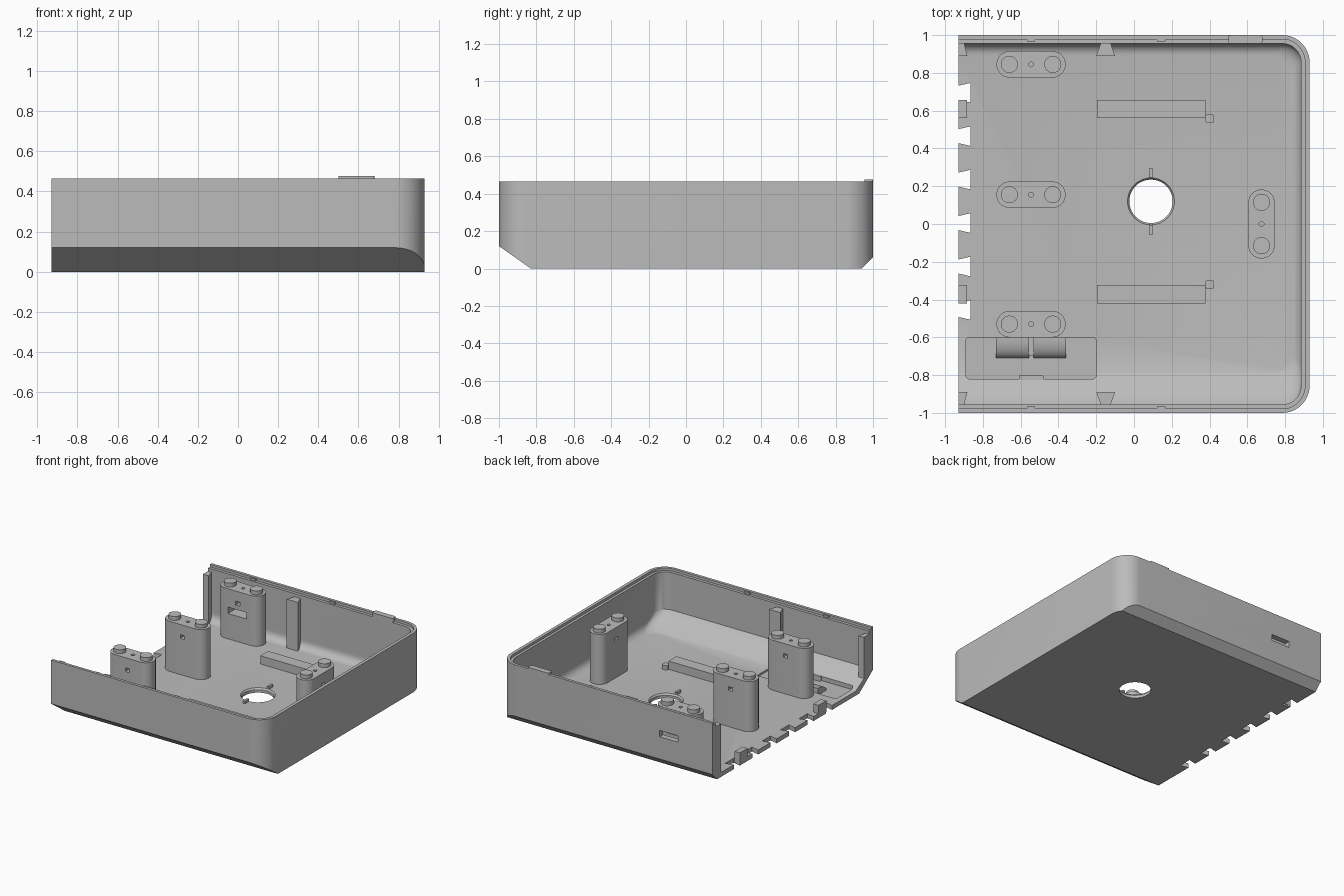
import bpy, bmesh
from math import sin, cos, pi
from mathutils import Vector

if "Cube" in bpy.data.objects:
    bpy.data.objects.remove(bpy.data.objects["Cube"])

grey = bpy.data.materials.new("plain_grey")
grey.use_nodes = True
COLOUR = (0.5, 0.5, 0.5, 1)
grey.diffuse_color = COLOUR
grey.node_tree.nodes["Principled BSDF"].inputs["Base Color"].default_value = COLOUR

FLOOR, RIM = 0.035, 0.465


def finish(name, bm):
    bmesh.ops.recalc_face_normals(bm, faces=bm.faces)
    me = bpy.data.meshes.new(name)
    bm.to_mesh(me)
    bm.free()
    me.materials.append(grey)
    ob = bpy.data.objects.new(name, me)
    bpy.context.collection.objects.link(ob)
    return ob


def loft(name, rings):
    """Closed solid through rings of (x, y, z) points."""
    bm = bmesh.new()
    loops = [[bm.verts.new(p) for p in r] for r in rings]
    n = len(loops[0])
    for a, b in zip(loops, loops[1:]):
        for i in range(n):
            j = (i + 1) % n
            bm.faces.new((a[i], a[j], b[j], b[i]))
    bm.faces.new(loops[0][::-1])
    bm.faces.new(loops[-1])
    return finish(name, bm)


def prism(name, pts, z0, z1):
    return loft(name, [[(x, y, z) for x, y in pts] for z in (z0, z1)])


def box(name, x0, x1, y0, y1, z0, z1):
    return prism(name, [(x0, y0), (x1, y0), (x1, y1), (x0, y1)], z0, z1)


def arc(cx, cy, r, a0, a1, n=12):
    return [(cx + r * cos(a0 + (a1 - a0) * i / n), cy + r * sin(a0 + (a1 - a0) * i / n))
            for i in range(n + 1)]


def circle(cx, cy, r, n=40):
    return arc(cx, cy, r, 0, 2 * pi, n)[:-1]


def rounded(x0, x1, y0, y1, r, n=6):
    h = pi / 2
    return (arc(x1 - r, y1 - r, r, 0, h, n) + arc(x0 + r, y1 - r, r, h, pi, n)
            + arc(x0 + r, y0 + r, r, pi, 3 * h, n) + arc(x1 - r, y0 + r, r, 3 * h, 4 * h, n))


def tray(x0, x1, y0, y1, r):
    """Outline square at the open end and rounded at the closed end."""
    return ([(x0, y0)] + arc(x1 - r, y0 + r, r, -pi / 2, 0)
            + arc(x1 - r, y1 - r, r, 0, pi / 2) + [(x0, y1)])


def cut(ob, cutters):
    bpy.context.view_layer.objects.active = ob
    for c in cutters:
        c.hide_render = True
        m = ob.modifiers.new("cut", "BOOLEAN")
        m.operation, m.solver, m.object = "DIFFERENCE", "EXACT", c
        bpy.ops.object.modifier_apply(modifier=m.name)
        bpy.data.objects.remove(c)


# Shell: outer block with sloped lower front and back edges
bm = bmesh.new()
bottom = bm.faces.new([bm.verts.new((x, y, 0)) for x, y in tray(-0.93, 0.93, -1, 1, 0.145)])
top = bmesh.ops.extrude_face_region(bm, geom=[bottom])["geom"]
bmesh.ops.translate(bm, vec=(0, 0, RIM), verts=[v for v in top if isinstance(v, bmesh.types.BMVert)])
bmesh.ops.recalc_face_normals(bm, faces=bm.faces)
for y, z, normal in ((-1, 0.12, (0, -0.12, -0.17)), (1, 0.06, (0, 1, -1))):
    res = bmesh.ops.bisect_plane(bm, geom=bm.verts[:] + bm.edges[:] + bm.faces[:],
                                 plane_co=(0, y, z), plane_no=Vector(normal).normalized(),
                                 clear_outer=True)
    bmesh.ops.holes_fill(bm, edges=[e for e in bm.edges if e.is_boundary], sides=0)
shell = finish("enclosure_shell", bm)

# Inner cavity with filleted floor edges and a wide slope along the front
levels = [FLOOR + 0.06 * (1 - cos(i * pi / 12)) for i in range(7)] + [0.11, 0.13, 0.15, 0.6]
rings = []
for i, z in enumerate(levels):
    fillet = 0.06 * (1 - sin(min(i, 6) * pi / 12))
    slope = 0.17 * max(0, 1 - (z - FLOOR) / 0.115) ** 1.3
    rings.append([(x, y, z) for x, y in
                  tray(-1.1, 0.885 - fillet, -0.955 + slope, 0.955 - fillet, 0.1)])
cutters = [loft("cavity", rings),
           prism("rim_step", tray(-1.1, 0.905, -0.978, 0.978, 0.12), RIM - 0.02, 0.6),
           prism("round_hole", circle(0.09, 0.12, 0.115), -0.1, 0.2),
           loft("hole_flare", [[(x, y, z) for x, y in circle(0.09, 0.12, r)]
                               for r, z in ((0.11, 0.015), (0.117, 0.025), (0.128, 0.04))]),
           prism("battery_recess", rounded(-0.89, -0.2, -0.82, -0.6, 0.02), 0.02, 0.1),
           box("wall_slot", -0.63, -0.47, 0.9, 1.1, 0.235, 0.285)]

# Dovetail notches along the open floor edge
for k in range(6):
    y = 0.695 - 0.23 * k
    cutters.append(prism("notch", [(-0.96, y - 0.03), (-0.865, y - 0.052),
                                   (-0.865, y + 0.052), (-0.96, y + 0.03)], -0.1, 0.2))
cut(shell, cutters)

# Screw posts with two pegs, a centre hole and a cross hole
for k, (cx, cy, along_y) in enumerate(((-0.545, 0.845, 0), (-0.545, 0.155, 0),
                                       (-0.545, -0.53, 0), (0.675, 0, 1))):
    hx, hy = (0.07, 0.183) if along_y else (0.183, 0.07)
    post = prism(f"post_{k + 1}", rounded(cx - hx, cx + hx, cy - hy, cy + hy, 0.0699, 10), 0.02, 0.43)
    ax, ay = (0.1, 0.018) if along_y else (0.018, 0.1)
    holes = [prism("screw_hole", circle(cx, cy, 0.013, 16), 0.38, 0.5),
             box("cross_hole", cx - ax, cx + ax, cy - ay, cy + ay, 0.32, 0.35)]
    if k == 0:
        holes.append(box("post_slot", -0.63, -0.47, 0.7, 1, 0.235, 0.285))
    cut(post, holes)
    for s in (-0.115, 0.115):
        px, py = (cx, cy + s) if along_y else (cx + s, cy)
        prism(f"post_{k + 1}_peg", circle(px, py, 0.045, 32), 0.42, 0.46)

# Dovetail ribs on the front and back walls, whole in the middle and half at the open end
for side, s, z0 in (("front", -1, 0.093), ("back", 1, 0.03)):
    prism(f"{side}_wall_rib", [(-0.175, s * 0.96), (-0.125, s * 0.96),
                               (-0.1, s * 0.89), (-0.2, s * 0.89)], z0, 0.42)
    prism(f"{side}_end_rib", [(-0.93, s * 0.96), (-0.9, s * 0.96),
                              (-0.882, s * 0.89), (-0.93, s * 0.89)], z0, 0.42)
    for x in (-0.545, 0.145):
        box(f"{side}_rim_snap", x - 0.022, x + 0.022,
            *sorted((s * 0.966, s * 0.98)), RIM - 0.025, RIM - 0.005)

# Floor bars, their small pegs and the edge clips
for y0, peg_y in ((0.56, 0.557), (-0.42, -0.32)):
    box("floor_bar", -0.197, 0.378, y0, y0 + 0.097, 0.02, 0.1)
    prism("floor_bar_peg", rounded(0.378, 0.424, peg_y - 0.023, peg_y + 0.023, 0.012), 0.02, 0.07)
    box("edge_clip", -0.93, -0.885, y0, y0 + 0.097, 0.01, 0.1)

# Keys beside the round hole
for y in (0.27, -0.03):
    box("hole_key", 0.08, 0.1, y - 0.025, y + 0.025, 0.02, 0.055)

# Battery compartment supports: quarter-round ramps, divider and latch
for x0, x1 in ((-0.73, -0.557), (-0.533, -0.36)):
    curve = [(-0.6, 0.015)] + [(-0.6 - 0.11 * sin(i * pi / 16), 0.015 + 0.06 * cos(i * pi / 16))
                               for i in range(9)]
    loft("battery_ramp", [[(x, y, z) for y, z in curve] for x in (x0, x1)])
box("battery_divider", -0.557, -0.533, -0.7, -0.6, 0.015, 0.05)
prism("battery_latch", rounded(-0.61, -0.48, -0.825, -0.8, 0.008), 0.015, 0.06)

# Raised tab on the back rim
prism("rim_tab", rounded(0.5, 0.68, 0.955, 1.0, 0.012), 0.43, 0.476)

# Smooth curves, crisp edges
bpy.ops.object.select_all(action="DESELECT")
for ob in bpy.context.scene.objects:
    if ob.type == "MESH":
        ob.select_set(True)
bpy.context.view_layer.objects.active = shell
bpy.ops.object.shade_smooth_by_angle(angle=0.52)
